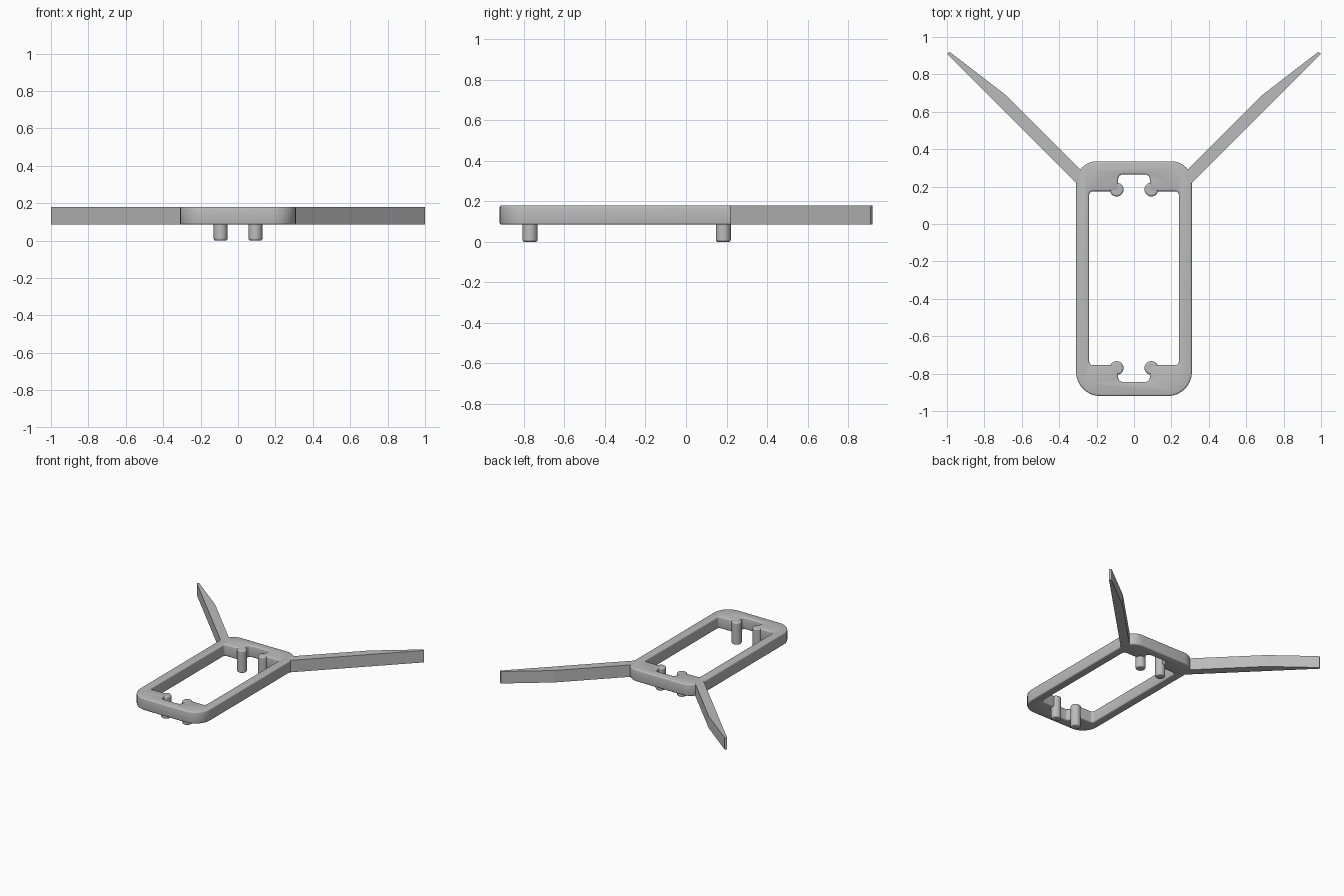
import bpy, bmesh, math
from mathutils import Vector

cube = bpy.data.objects.get("Cube")
if cube:
    bpy.data.objects.remove(cube)

BOTTOM, TOP = 0.085, 0.18

grey = bpy.data.materials.new("plain grey")
grey.use_nodes = True
grey.diffuse_color = (0.5, 0.5, 0.5, 1)
grey.node_tree.nodes["Principled BSDF"].inputs["Base Color"].default_value = (0.5, 0.5, 0.5, 1)


def round_corners(corners, steps=8):
    """Closed outline from (x, y, radius) corners, each replaced by an arc."""
    pts = []
    for i, (x, y, r) in enumerate(corners):
        p = Vector((x, y))
        if r == 0:
            pts.append(p)
            continue
        a = (Vector(corners[i - 1][:2]) - p).normalized()
        b = (Vector(corners[(i + 1) % len(corners)][:2]) - p).normalized()
        for k in range(steps + 1):
            t = k / steps * math.pi / 2
            pts.append(p + a * r * (1 - math.sin(t)) + b * r * (1 - math.cos(t)))
    return pts


def prism(name, outline, z0, z1):
    bm = bmesh.new()
    face = bm.faces.new([bm.verts.new((p[0], p[1], z0)) for p in outline])
    new = bmesh.ops.extrude_face_region(bm, geom=[face])["geom"]
    bmesh.ops.translate(bm, vec=(0, 0, z1 - z0),
                        verts=[v for v in new if isinstance(v, bmesh.types.BMVert)])
    bmesh.ops.recalc_face_normals(bm, faces=bm.faces)
    mesh = bpy.data.meshes.new(name)
    bm.to_mesh(mesh)
    bm.free()
    mesh.materials.append(grey)
    obj = bpy.data.objects.new(name, mesh)
    bpy.context.collection.objects.link(obj)
    return obj


def bevel(obj, width, segments=3):
    mod = obj.modifiers.new("soft edges", "BEVEL")
    mod.width, mod.segments = width, segments
    mod.limit_method, mod.angle_limit = "ANGLE", math.radians(40)


def smooth(obj):
    bpy.ops.object.select_all(action="DESELECT")
    obj.select_set(True)
    bpy.context.view_layer.objects.active = obj
    bpy.ops.object.shade_smooth_by_angle(angle=math.radians(35))


# Rounded frame with a notched opening
frame = prism("frame", round_corners([
    (-0.31, -0.92, 0.13), (0.31, -0.92, 0.13),
    (0.31, 0.335, 0.11), (-0.31, 0.335, 0.11)]), BOTTOM, TOP)

half = [(0.085, -0.845, 0.025), (0.085, -0.755, 0), (0.24, -0.755, 0.02),
        (0.24, 0.175, 0.02), (0.085, 0.175, 0), (0.085, 0.265, 0.025)]
opening = half + [(-x, y, r) for x, y, r in reversed(half)]
cutter = prism("opening_cutter", round_corners(opening, 4), 0, 0.3)
cutter.hide_render = True
cutter.hide_set(True)
cut = frame.modifiers.new("opening", "BOOLEAN")
cut.operation, cut.object, cut.solver = "DIFFERENCE", cutter, "EXACT"
bevel(frame, 0.01)

# Bake the opening and soft edges, then drop the cutter
mesh = bpy.data.meshes.new_from_object(
    frame.evaluated_get(bpy.context.evaluated_depsgraph_get()))
frame.modifiers.clear()
frame.data = mesh
bpy.data.objects.remove(cutter)
smooth(frame)

# Four pegs at the notch mouths
for end, y in (("front", -0.77), ("back", 0.184)):
    for side, s in (("left", 1), ("right", -1)):
        ring = [(s * 0.093 + 0.037 * math.cos(a), y + 0.037 * math.sin(a))
                for a in (k * math.tau / 24 for k in range(24))]
        peg = prism(f"{end}_{side}_peg", ring, 0, TOP - 0.001)
        bevel(peg, 0.01)
        smooth(peg)

# Two tapering arms spreading from the back corners
for side, s in (("left", 1), ("right", -1)):
    prism(f"{side}_arm", [(s * x, y) for x, y in (
        (0.26, 0.17), (0.31, 0.22), (1.0, 0.91), (0.985, 0.92),
        (0.68, 0.685), (0.28, 0.285), (0.25, 0.255))], BOTTOM, TOP)
